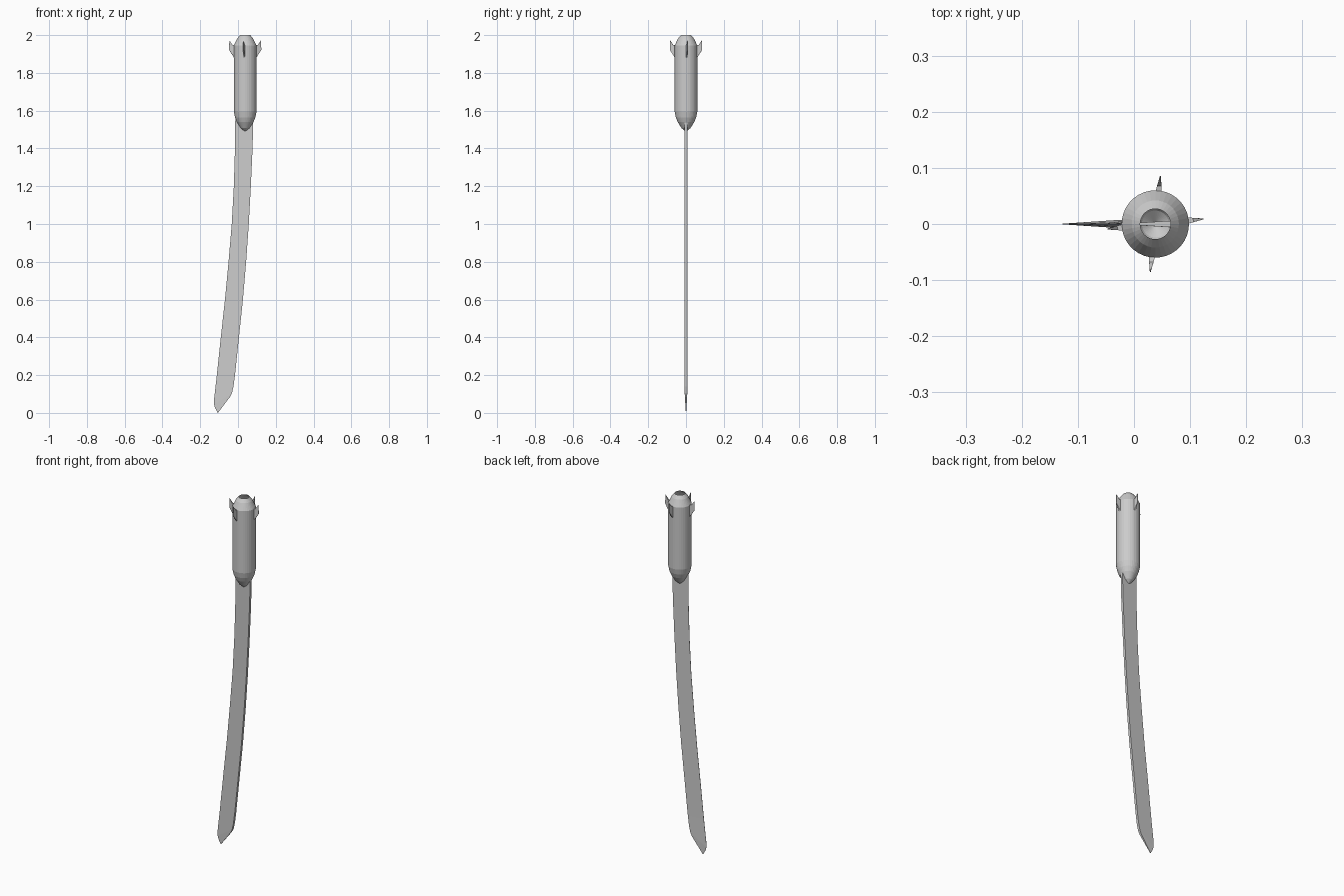
import bpy, bmesh
from math import sin, cos, pi, radians

if "Cube" in bpy.data.objects:
    bpy.data.objects.remove(bpy.data.objects["Cube"])

CX = 0.038      # handle axis
SIDES = 36


def make(name, bm):
    bmesh.ops.remove_doubles(bm, verts=bm.verts, dist=1e-5)
    bmesh.ops.recalc_face_normals(bm, faces=bm.faces)
    me = bpy.data.meshes.new(name)
    bm.to_mesh(me)
    bm.free()
    ob = bpy.data.objects.new(name, me)
    bpy.context.collection.objects.link(ob)
    return ob


def loft(bm, sections, cap=True, closed=False):
    rings = [[bm.verts.new(p) for p in s] for s in sections]
    for a, b in zip(rings, rings[1:]):
        n = len(a)
        for i in range(n):
            j = (i + 1) % n
            bm.faces.new((a[i], a[j], b[j], b[i]))
    if cap:
        bm.faces.new(rings[0])
        bm.faces.new(rings[-1])


# Handle: hollow shell, pointed below and open at the top
profile = [(0.0005, 1.488), (0.024, 1.508), (0.044, 1.54), (0.054, 1.565),
           (0.06, 1.595), (0.06, 1.945), (0.042, 1.982), (0.027, 2.0)]
bm = bmesh.new()
loft(bm, [[(CX + r * cos(2 * pi * i / SIDES), r * sin(2 * pi * i / SIDES), z)
           for i in range(SIDES)] for r, z in profile], cap=False)
make("handle", bm)

# Fins: four thin wedges around the top of the handle
fin_profile = [(0.054, 1.945, 0.006), (0.068, 1.948, 0.004), (0.084, 1.972, 0.0008),
               (0.086, 1.922, 0.0008), (0.06, 1.882, 0.005), (0.054, 1.882, 0.006)]
for k, deg in enumerate((6, 84, 186, 264)):
    c, s = cos(radians(deg)), sin(radians(deg))
    bm = bmesh.new()
    loft(bm, [[(CX + r * c - side * t * s, r * s + side * t * c, z)
               for r, z, t in fin_profile] for side in (-1, 1)])
    make(f"fin_{k + 1}", bm)

# Blade: curved wedge, thin edge on the left and flat spine on the right
# rows: z at edge, x at edge, z at spine, x at spine, spine half thickness
rows = [(1.6, -0.014, 1.6, 0.082, 0.007), (1.4, -0.016, 1.4, 0.077, 0.007),
        (1.2, -0.022, 1.2, 0.068, 0.007), (1.0, -0.033, 1.0, 0.057, 0.007),
        (0.8, -0.05, 0.8, 0.043, 0.007), (0.6, -0.069, 0.6, 0.026, 0.007),
        (0.4, -0.091, 0.4, 0.005, 0.007), (0.2, -0.112, 0.2, -0.016, 0.007),
        (0.07, -0.127, 0.14, -0.024, 0.007), (0.045, -0.127, 0.105, -0.032, 0.007),
        (0.025, -0.121, 0.085, -0.042, 0.006), (0.0, -0.107, 0.004, -0.103, 0.001)]
bm = bmesh.new()
loft(bm, [[(xe, -0.0006, ze), (xs, -t, zs), (xs, t, zs), (xe, 0.0006, ze)]
          for ze, xe, zs, xs, t in rows])
make("blade", bm)
